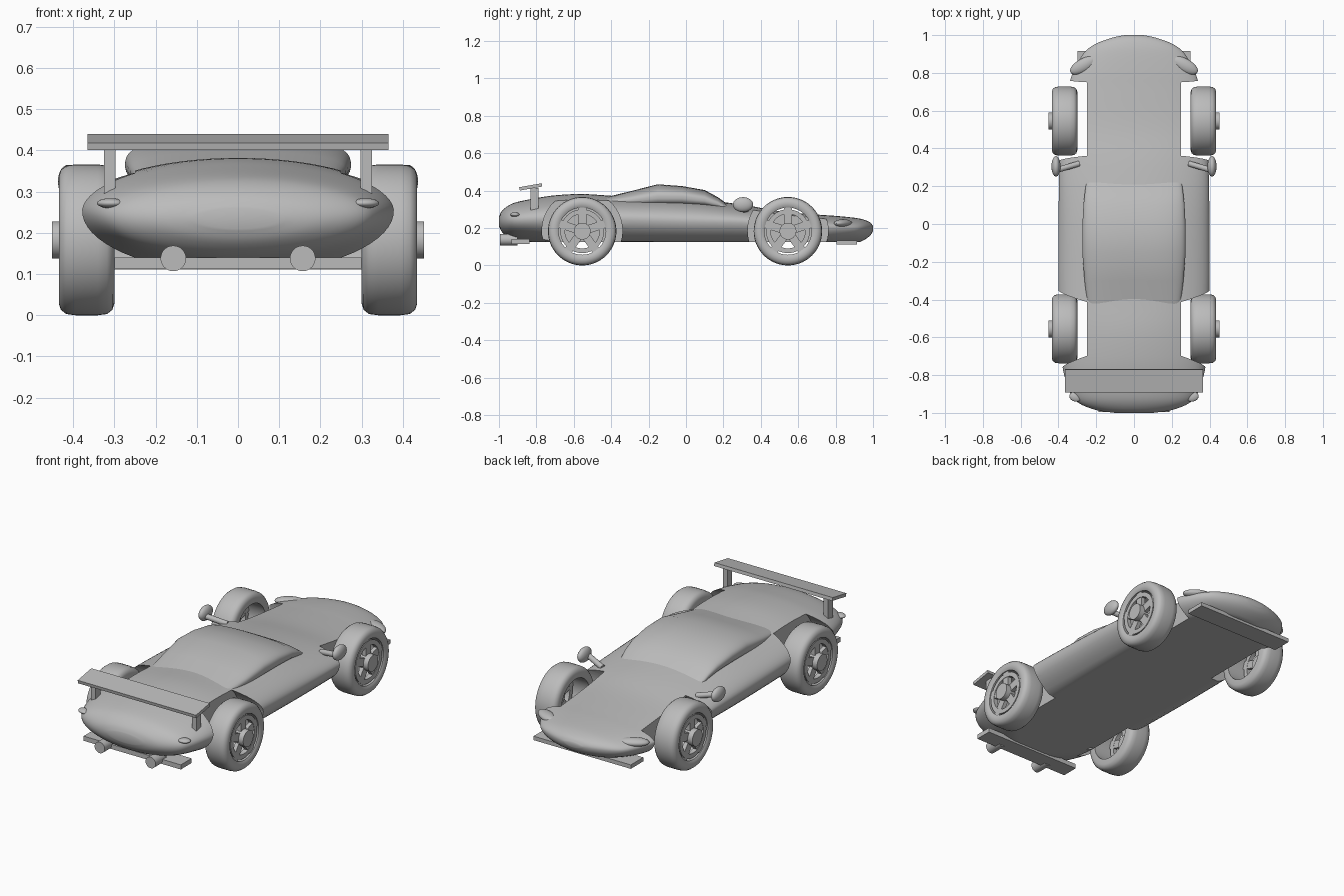
import bpy, bmesh, math
from mathutils import Vector, Matrix

if "Cube" in bpy.data.objects:
    bpy.data.objects.remove(bpy.data.objects["Cube"], do_unlink=True)

grey = bpy.data.materials.new("plain grey")
grey.use_nodes = True
tone = (0.5, 0.5, 0.5, 1)
grey.diffuse_color = tone
grey.node_tree.nodes["Principled BSDF"].inputs["Base Color"].default_value = tone


def finish(bm, name, smooth=True):
    bmesh.ops.recalc_face_normals(bm, faces=bm.faces)
    mesh = bpy.data.meshes.new(name)
    bm.to_mesh(mesh)
    bm.free()
    mesh.materials.append(grey)
    obj = bpy.data.objects.new(name, mesh)
    bpy.context.collection.objects.link(obj)
    if smooth:
        shade(obj)
    return obj


def shade(obj):
    bpy.ops.object.select_all(action="DESELECT")
    obj.select_set(True)
    bpy.context.view_layer.objects.active = obj
    bpy.ops.object.shade_smooth_by_angle(angle=math.radians(35))


def box(name, centre, size, tilt=0):
    bm = bmesh.new()
    matrix = (Matrix.Translation(centre) @ Matrix.Rotation(tilt, 4, "X")
              @ Matrix.Diagonal((*size, 1)))
    bmesh.ops.create_cube(bm, size=1, matrix=matrix)
    return finish(bm, name, False)


def rod(name, start, end, radius, sides=32):
    a, b = Vector(start), Vector(end)
    turn = (b - a).to_track_quat("Z", "Y").to_matrix().to_4x4()
    bm = bmesh.new()
    bmesh.ops.create_cone(bm, cap_ends=True, segments=sides, radius1=radius, radius2=radius,
                          depth=(b - a).length, matrix=Matrix.Translation((a + b) / 2) @ turn)
    return finish(bm, name)


def egg(name, centre, radii, yaw=0):
    bm = bmesh.new()
    matrix = (Matrix.Translation(centre) @ Matrix.Rotation(yaw, 4, "Z")
              @ Matrix.Diagonal((*radii, 1)))
    bmesh.ops.create_uvsphere(bm, u_segments=32, v_segments=16, radius=1, matrix=matrix)
    return finish(bm, name)


def skin(bm, rings, closed=False):
    """Bridge rings of points; cap the ends unless the rings form a loop."""
    rows = [[bm.verts.new(p) for p in ring] for ring in rings]
    pairs = list(zip(rows, rows[1:])) + ([(rows[-1], rows[0])] if closed else [])
    for a, b in pairs:
        for i in range(len(a)):
            j = (i + 1) % len(a)
            bm.faces.new((a[i], a[j], b[j], b[i]))
    if not closed:
        bm.faces.new(rows[0])
        bm.faces.new(rows[-1])


def refine(stations, steps):
    """Catmull-Rom subdivision of a list of stations."""
    out = []
    for i in range(len(stations) - 1):
        quad = [stations[max(0, min(len(stations) - 1, i + k))] for k in (-1, 0, 1, 2)]
        for s in range(steps):
            t = s / steps
            out.append([b + t * (c - a) / 2 + t * t * (a - 2.5 * b + 2 * c - d / 2)
                        + t ** 3 * (3 * b - a - 3 * c + d) / 2 for a, b, c, d in zip(*quad)])
    return out + [list(stations[-1])]


def section(y, width, middle, top, bottom, power=2, floor=0.125, count=64):
    ring = []
    for i in range(count):
        a = math.tau * (i + 0.5) / count
        c, s = math.cos(a), math.sin(a)
        x = width * math.copysign(abs(c) ** (2 / power), c)
        rise = abs(s) ** (2 / power)
        z = middle + (top - middle) * rise if s > 0 else middle - (middle - bottom) * rise
        ring.append((x, y, max(z, floor)))
    return ring


# Body shell: y, half width, widest height, top, bottom
shell = [
    (-1, .1, .235, .26, .21), (-.985, .2, .235, .29, .18), (-.95, .29, .24, .32, .15),
    (-.9, .335, .245, .34, .13), (-.8, .37, .25, .36, .11), (-.7, .385, .25, .375, .09),
    (-.55, .39, .25, .382, .07), (-.35, .4, .25, .37, .07), (0, .4, .24, .36, .07),
    (.3, .395, .235, .325, .07), (.5, .38, .225, .29, .07), (.7, .35, .21, .272, .08),
    (.8, .325, .205, .265, .09), (.9, .27, .2, .255, .115), (.95, .21, .2, .245, .135),
    (.985, .12, .2, .23, .16), (1, .05, .2, .21, .185)]
bm = bmesh.new()
skin(bm, [section(*s) for s in refine(shell, 4)])
body = finish(bm, "body", False)

# Wheel wells cut out of the shell
AXLES = {"spoiler_end": -.555, "nose_end": .545}
for end, y in AXLES.items():
    for side in (-1, 1):
        cutter = rod("well_cutter", (side * .25, y, .185), (side * .6, y, .185), .215, 64)
        cutter.hide_render = True
        cutter.hide_viewport = True
        cut = body.modifiers.new("well", "BOOLEAN")
        cut.operation, cut.solver, cut.object = "DIFFERENCE", "EXACT", cutter
bpy.context.view_layer.update()
baked = bpy.data.meshes.new_from_object(
    body.evaluated_get(bpy.context.evaluated_depsgraph_get()))
body.modifiers.clear()
body.data = baked
for obj in [o for o in bpy.data.objects if o.name.startswith("well_cutter")]:
    bpy.data.objects.remove(obj, do_unlink=True)
shade(body)

# Cabin: y, half width, widest height, top, bottom
cabin = [(-.44, .245, .33, .362, .3), (-.3, .262, .345, .396, .3), (-.15, .274, .365, .434, .3),
         (-.02, .274, .365, .424, .3), (.1, .268, .35, .403, .3), (.17, .26, .33, .365, .29),
         (.24, .25, .29, .315, .27)]
bm = bmesh.new()
skin(bm, [section(*s, power=2.7) for s in cabin])
finish(bm, "cabin")


def wheel(name, side, y):
    """Hollow tyre, rim ring, five spokes and a protruding hub."""
    hub = Vector((0, y, .183))

    def lathe(bm, profile, count=56):
        skin(bm, [[(side * x, y + r * math.cos(math.tau * i / count),
                    hub.z + r * math.sin(math.tau * i / count)) for i in range(count)]
                  for x, r in profile], True)

    bm = bmesh.new()
    lathe(bm, [(.3, .126), (.3, .155), (.305, .17), (.318, .18), (.34, .183), (.395, .183),
               (.417, .18), (.43, .17), (.435, .155), (.435, .138), (.428, .126)])
    finish(bm, name + "_tyre")
    bm = bmesh.new()
    lathe(bm, [(.4, .092), (.4, .117), (.425, .117), (.425, .092)])
    for k in range(5):
        a = math.tau * k / 5 + math.pi / 2
        turn = Matrix.Translation((side * .412, *hub.yz)) @ Matrix.Rotation(a, 4, "X")
        bmesh.ops.create_cube(bm, size=1, matrix=turn @ Matrix.Translation((0, .08, 0))
                              @ Matrix.Diagonal((.022, .1, .044, 1)))
    finish(bm, name + "_rim")
    rod(name + "_hub", (side * .395, *hub.yz), (side * .452, *hub.yz), .045)


# Rear wing and underbody plates
box("wing", (0, -.83, .42), (.73, .122, .018), math.radians(10))
box("spoiler_end_plate", (0, -.885, .127), (.6, .095, .026))
box("nose_end_plate", (0, .86, .122), (.6, .11, .022))

# Paired parts
for side, word in ((1, "left"), (-1, "right")):
    for end, y in AXLES.items():
        wheel(f"{word}_{end}", side, y)
    box(f"{word}_wing_post", (side * .311, -.81, .35), (.028, .042, .13))
    rod(f"{word}_exhaust", (side * .157, -.995, .138), (side * .157, -.9, .138), .031)
    rod(f"{word}_mirror_stalk", (side * .29, .32, .29), (side * .41, .285, .318), .015, 16)
    egg(f"{word}_mirror", (side * .413, .305, .325), (.024, .054, .04))
    egg(f"{word}_headlight", (side * .268, .84, .225), (.078, .036, .022), side * -.5)
    egg(f"{word}_tail_light", (side * .31, -.915, .272), (.033, .025, .012), side * .3)
